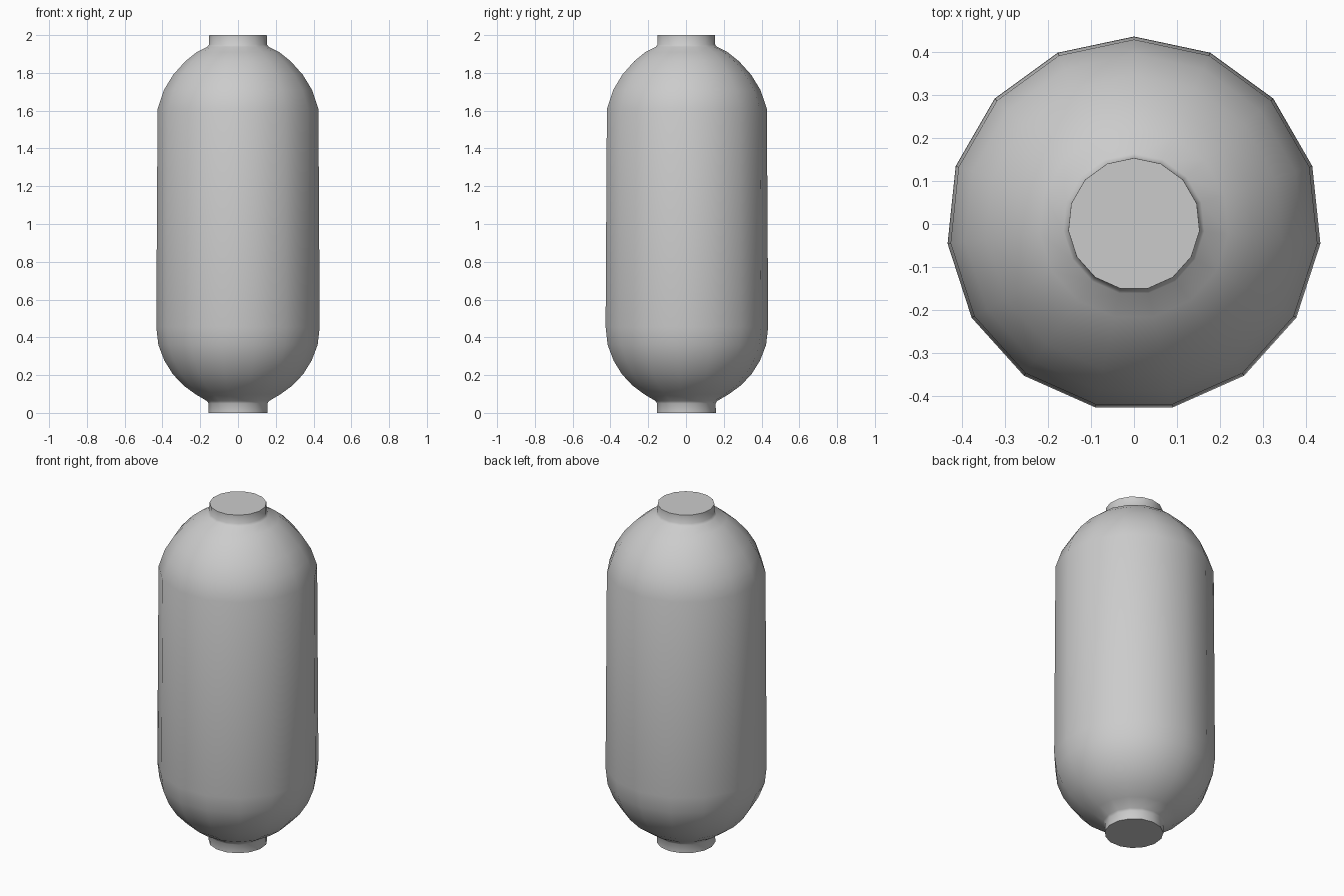
import bpy, bmesh, math

if "Cube" in bpy.data.objects:
    bpy.data.objects.remove(bpy.data.objects["Cube"])

SIDES = 15

# Profile (radius, height): foot, lower dome, slightly tapered body, upper dome, neck
profile = [(0.158, 0.0), (0.157, 0.05), (0.165, 0.063),
           (0.225, 0.098), (0.29, 0.145), (0.347, 0.205), (0.392, 0.277),
           (0.424, 0.36), (0.435, 0.455),
           (0.428, 1.61), (0.394, 1.71), (0.345, 1.79), (0.28, 1.862),
           (0.22, 1.91), (0.164, 1.938), (0.154, 1.95), (0.153, 2.0)]

# Rings of the 15-sided canister, one corner pointing to the back
bm = bmesh.new()
rings = []
for r, z in profile:
    ring = []
    for i in range(SIDES):
        a = math.pi / 2 + 2 * math.pi * i / SIDES
        ring.append(bm.verts.new((r * math.cos(a), r * math.sin(a), z)))
    rings.append(ring)

# Walls between the rings
for low, high in zip(rings, rings[1:]):
    for i in range(SIDES):
        j = (i + 1) % SIDES
        bm.faces.new((low[i], low[j], high[j], high[i]))

# Flat end caps
bm.faces.new(rings[0][::-1])
bm.faces.new(rings[-1])

mesh = bpy.data.meshes.new("canister")
bm.to_mesh(mesh)
bm.free()
canister = bpy.data.objects.new("canister", mesh)
bpy.context.collection.objects.link(canister)

# Smooth sides, sharp cap edges
bpy.context.view_layer.objects.active = canister
canister.select_set(True)
bpy.ops.object.shade_smooth_by_angle(angle=math.radians(70))
